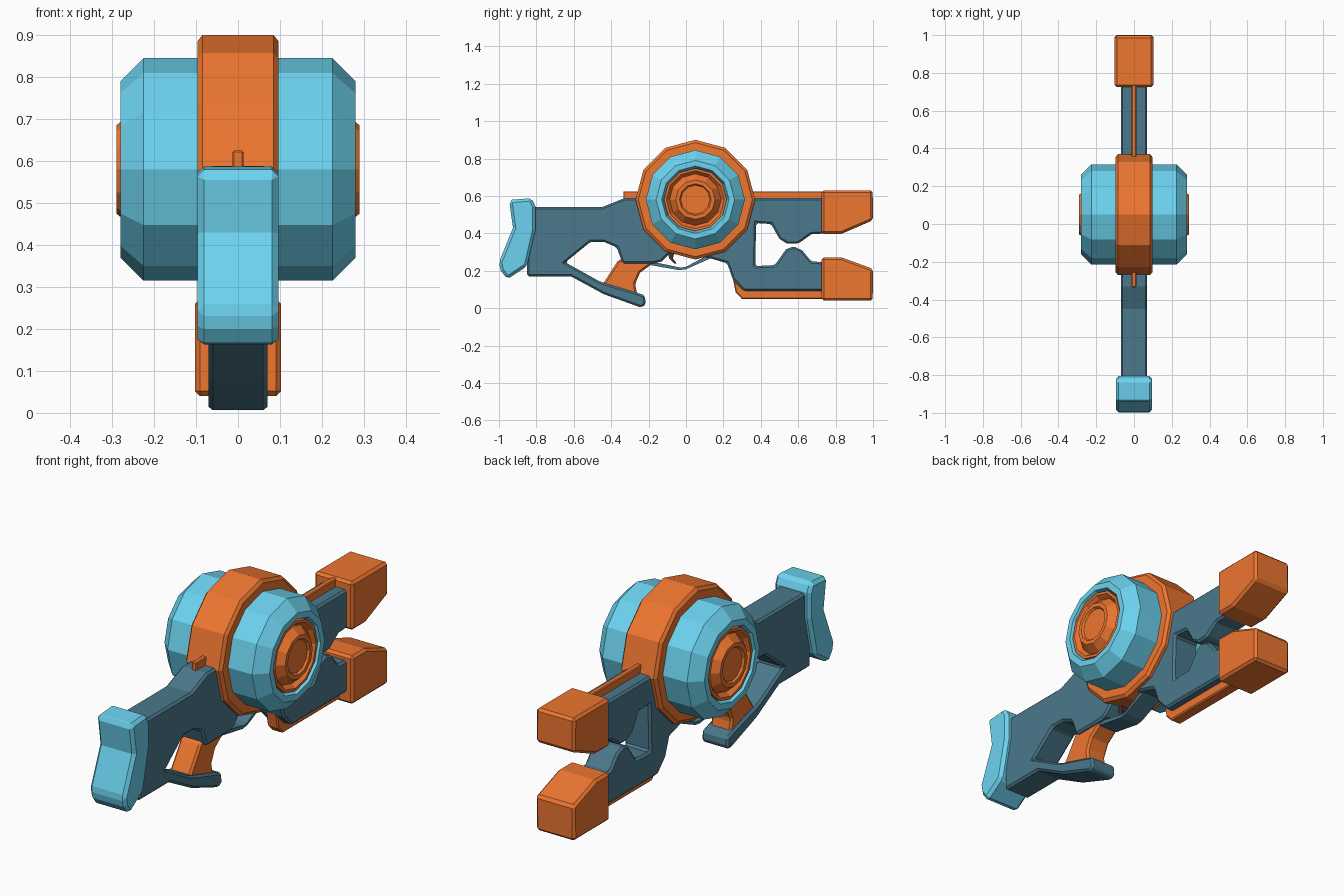
import bpy, bmesh
from math import sin, cos, tau

if "Cube" in bpy.data.objects:
    bpy.data.objects.remove(bpy.data.objects["Cube"])


def material(name, rgb):
    m = bpy.data.materials.new(name)
    m.diffuse_color = (*rgb, 1)
    m.use_nodes = True
    m.node_tree.nodes["Principled BSDF"].inputs["Base Color"].default_value = m.diffuse_color
    return m


TEAL = material("slate_teal", (0.07, 0.19, 0.26))
BLUE = material("light_blue", (0.15, 0.65, 0.86))
ORANGE = material("orange", (0.85, 0.18, 0.03))
DARK = material("dark", (0.05, 0.03, 0.03))


def make(name, bm, mat, bevel=0):
    bmesh.ops.recalc_face_normals(bm, faces=bm.faces[:])
    me = bpy.data.meshes.new(name)
    bm.to_mesh(me)
    bm.free()
    ob = bpy.data.objects.new(name, me)
    bpy.context.collection.objects.link(ob)
    me.materials.append(mat)
    if bevel:
        mod = ob.modifiers.new("bevel", "BEVEL")
        mod.width = bevel
        mod.segments = 1
        mod.limit_method = "ANGLE"
        mod.angle_limit = 0.6
    return ob


def plate(name, outline, half, mat, bevel=0.01):
    """Side outline of (y, z) points, extruded across x."""
    bm = bmesh.new()
    face = bm.faces.new([bm.verts.new((-half, y, z)) for y, z in outline])
    out = bmesh.ops.extrude_face_region(bm, geom=[face])
    moved = [v for v in out["geom"] if isinstance(v, bmesh.types.BMVert)]
    bmesh.ops.translate(bm, verts=moved, vec=(2 * half, 0, 0))
    return make(name, bm, mat, bevel)


def lathe(name, profile, mat, side=1, n=12, cy=0.05, cz=0.58):
    """(x, radius) profile turned about the drum's x axis, ends capped."""
    bm = bmesh.new()
    rings = [[bm.verts.new((side * x, cy + r * sin(tau * i / n), cz + r * cos(tau * i / n)))
              for i in range(n)] for x, r in profile]
    for a, b in zip(rings, rings[1:]):
        for i in range(n):
            j = (i + 1) % n
            bm.faces.new((a[i], a[j], b[j], b[i]))
    bm.faces.new(rings[0])
    bm.faces.new(rings[-1])
    return make(name, bm, mat)


# Frame: stock, lower grip bar and the two barrel arms
plate("frame", [
    (-.85, .54), (-.45, .54), (-.33, .588), (.75, .588), (.75, .40), (.67, .395),
    (.60, .345), (.54, .345), (.50, .37), (.455, .45), (.375, .455), (.37, .225),
    (.475, .23), (.535, .315), (.575, .33), (.62, .31), (.67, .25), (.75, .245),
    (.75, .092), (.31, .092), (.25, .155), (.22, .24), (.10, .275), (-.08, .30),
    (-.13, .25), (-.17, .24), (-.34, .24), (-.37, .325), (-.44, .355), (-.51, .355),
    (-.645, .245), (-.465, .145), (-.43, .132), (-.27, .085), (-.22, .068),
    (-.215, .02), (-.24, .003), (-.44, .075), (-.615, .17), (-.85, .17)],
    .07, TEAL)

# Shoulder pad
plate("butt_pad", [(-.945, .57), (-.93, .58), (-.825, .588), (-.805, .545), (-.805, .42),
                   (-.85, .225), (-.955, .155), (-.99, .20), (-1, .245), (-.925, .43)],
      .096, BLUE, .015)

# Grip, trigger and guard
plate("grip", [(-.36, .26), (-.15, .26), (-.245, .19), (-.272, .13), (-.26, .07), (-.45, .12)],
      .055, ORANGE)
plate("trigger", [(-.10, .31), (-.06, .31), (-.07, .265), (-.05, .24), (-.065, .24), (-.09, .265)],
      .015, DARK, 0)
plate("trigger_guard", [(-.19, .25), (-.13, .238), (-.03, .217), (.00, .221), (.11, .28),
                        (.14, .27), (.00, .208), (-.035, .203), (-.19, .23)],
      .05, TEAL, 0)

# Muzzle blocks
plate("upper_muzzle", [(.725, .63), (.998, .63), (1, .47), (.83, .397), (.725, .397)],
      .103, ORANGE, .012)
plate("lower_muzzle", [(.725, .272), (.83, .272), (1, .21), (.998, .04), (.725, .04)],
      .103, ORANGE, .012)

# Rails above and below the frame
plate("top_rail", [(-.335, .58), (-.335, .625), (.74, .625), (.74, .58)], .013, ORANGE, .004)
plate("bottom_rail", [(.74, .10), (.31, .10), (.25, .16), (.265, .085), (.30, .048), (.74, .048)],
      .03, ORANGE, .006)

# Drum: centre band, side shells and recessed hubs
lathe("drum_band", [(-.097, .28), (-.097, .305), (-.085, .32), (.085, .32), (.097, .305),
                    (.097, .28)], ORANGE)
for label, s in (("left", -1), ("right", 1)):
    lathe(label + "_drum_shell", [(.08, .265), (.225, .265), (.28, .21), (.28, .18),
                                  (.245, .168)], BLUE, s)
    lathe(label + "_drum_hub", [(.23, .168), (.272, .168), (.272, .155), (.25, .138), (.28, .113),
                                (.29, .105), (.29, .085), (.28, .078)], ORANGE, s)
